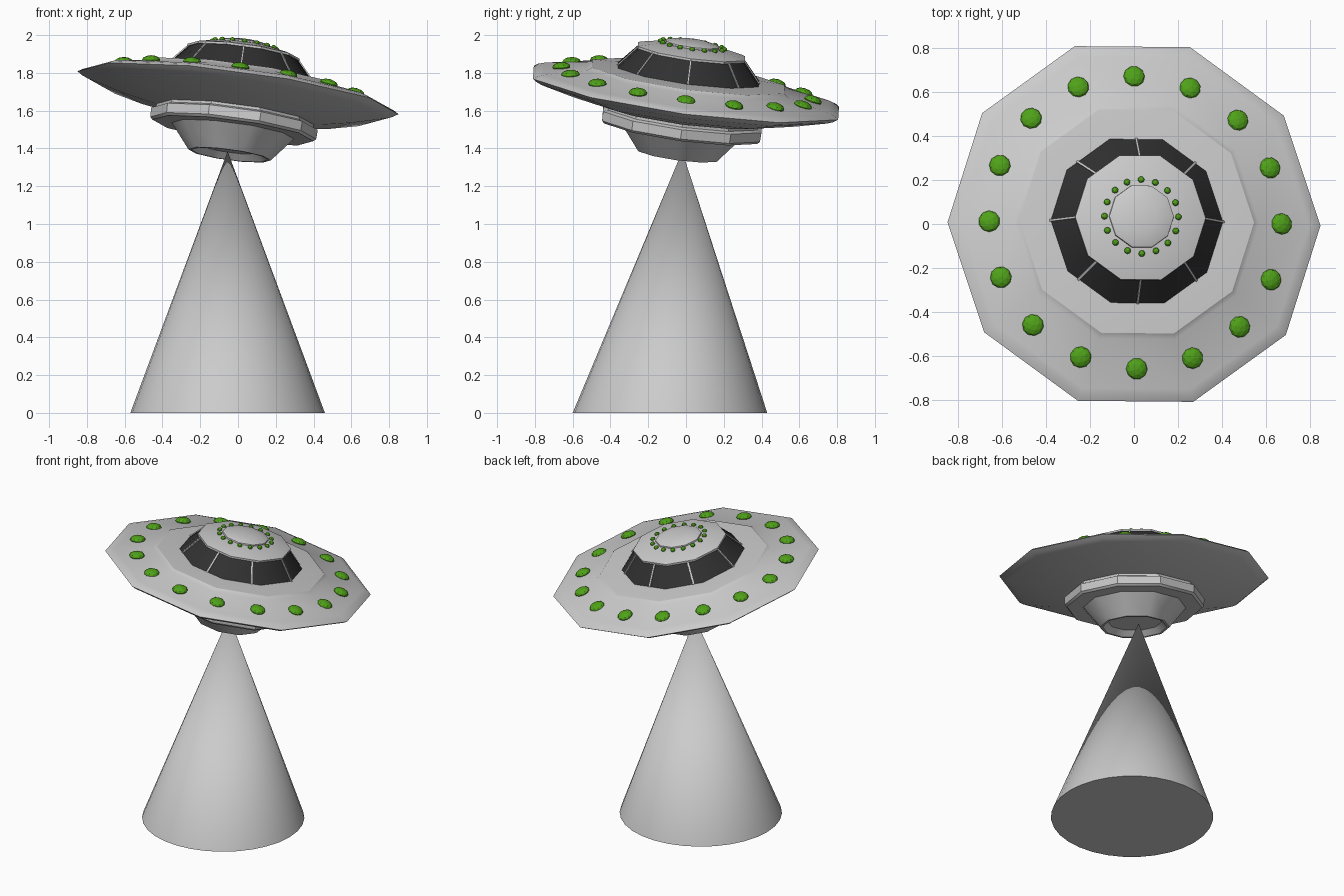
import bpy, bmesh
from math import cos, sin, pi, radians
from mathutils import Matrix, Vector

if "Cube" in bpy.data.objects:
    bpy.data.objects.remove(bpy.data.objects["Cube"])

# Saucer frame: tilted towards +x and +y
AXIS = Vector((0.135, 0.135, 1)).normalized()
TILT = Matrix.Translation((0, 0, 1.695)) @ Vector((0, 0, 1)).rotation_difference(AXIS).to_matrix().to_4x4()


def material(name, colour):
    m = bpy.data.materials.new(name)
    m.diffuse_color = (*colour, 1)
    m.use_nodes = True
    m.node_tree.nodes["Principled BSDF"].inputs["Base Color"].default_value = m.diffuse_color
    return m


GREEN = material("green_light", (0.08, 0.36, 0.01))
DARK = material("dark_glass", (0.03, 0.03, 0.03))


def finish(name, bm, mat=None, matrix=TILT, angle=30):
    bmesh.ops.recalc_face_normals(bm, faces=bm.faces)
    me = bpy.data.meshes.new(name)
    bm.to_mesh(me)
    bm.free()
    if angle:
        me.shade_smooth()
        me.set_sharp_from_angle(angle=radians(angle))
    ob = bpy.data.objects.new(name, me)
    bpy.context.collection.objects.link(ob)
    ob.matrix_world = matrix
    if mat:
        me.materials.append(mat)
    return ob


def lathe(name, profile, sides=10, mat=None):
    """Revolve (radius, height) points; radius 0 closes to a point."""
    bm = bmesh.new()
    rings = []
    for r, h in profile:
        n = 1 if r == 0 else sides
        rings.append([bm.verts.new((r * cos(2 * pi * i / sides), r * sin(2 * pi * i / sides), h))
                      for i in range(n)])
    for a, b in zip(rings, rings[1:]):
        for i in range(sides):
            j = (i + 1) % sides
            quad = [a[i % len(a)], a[j % len(a)], b[j % len(b)], b[i % len(b)]]
            bm.faces.new(list(dict.fromkeys(quad)))
    return finish(name, bm, mat)


# Main disc, ten sided, with raised inner step
lathe("saucer_disc", [
    (0, 0.098), (0.405, 0.098), (0.54, 0.088), (0.565, 0.070), (0.80, 0.026), (0.835, 0.014),
    (0.857, 0.0), (0.83, -0.018), (0.80, -0.030), (0.62, -0.078), (0.46, -0.110),
    (0.42, -0.116), (0, -0.116)])

# Collar and bowl below the disc, with a shallow recess for the beam
lathe("lower_collar", [
    (0, -0.110), (0.42, -0.110), (0.42, -0.130), (0.445, -0.140), (0.443, -0.190),
    (0.43, -0.203), (0.33, -0.205), (0, -0.205)])
lathe("lower_bowl", [
    (0, -0.195), (0.335, -0.195), (0.22, -0.335), (0.205, -0.335), (0.17, -0.300), (0, -0.300)])

# Dark window band and the roof plate with its domed cap
lathe("window_band", [(0, 0.09), (0.397, 0.096), (0.292, 0.214), (0, 0.214)], mat=DARK)
lathe("roof_plate", [
    (0, 0.211), (0.300, 0.211), (0.300, 0.223), (0.280, 0.229), (0.165, 0.255), (0, 0.255)])
lathe("roof_cap", [(0, 0.24), (0.150, 0.25), (0.148, 0.264), (0.135, 0.270), (0.075, 0.282), (0, 0.286)])


# Thin bars between the windows
def band_radius(r, angle):
    """Distance to the flat side of a decagon at this angle."""
    return r * cos(pi / 10) / cos((angle % (pi / 5)) - pi / 10)


bm = bmesh.new()
for k in range(8):
    a = k * pi / 4
    lo = Vector((band_radius(0.397, a), 0, 0.096))
    hi = Vector((band_radius(0.292, a), 0, 0.214))
    d = hi - lo
    rot = Vector((0, 0, 1)).rotation_difference(d).to_matrix().to_4x4()
    place = Matrix.Rotation(a, 4, 'Z') @ Matrix.Translation((lo + hi) / 2) @ rot
    bmesh.ops.create_cube(bm, size=1, matrix=place @ Matrix.Diagonal((0.012, 0.010, d.length, 1)))
finish("window_bars", bm, angle=0)


# Rings of faceted green lights
def lights(name, count, ring, height, radius, flat, slope):
    bm = bmesh.new()
    for k in range(count):
        place = (Matrix.Rotation(2 * pi * k / count, 4, 'Z') @ Matrix.Translation((ring, 0, height))
                 @ Matrix.Rotation(slope, 4, 'Y') @ Matrix.Diagonal((1, 1, flat, 1)))
        bmesh.ops.create_icosphere(bm, subdivisions=2, radius=radius, matrix=place)
    finish(name, bm, GREEN, angle=0)


lights("rim_lights", 16, 0.672, 0.049, 0.049, 0.5, 0.19)
lights("roof_lights", 16, 0.170, 0.256, 0.015, 0.9, 0.2)

# Beam: leaning cone from the bowl recess to the ground
bm = bmesh.new()
bmesh.ops.create_circle(bm, cap_ends=True, segments=32, radius=0.515,
                        matrix=Matrix.Translation((-0.055, -0.085, 0)))
rim = list(bm.edges)
apex = bm.verts.new((-0.055, -0.02, 1.385))
for e in rim:
    bm.faces.new((*e.verts, apex))
finish("light_beam", bm, matrix=Matrix.Identity(4))
